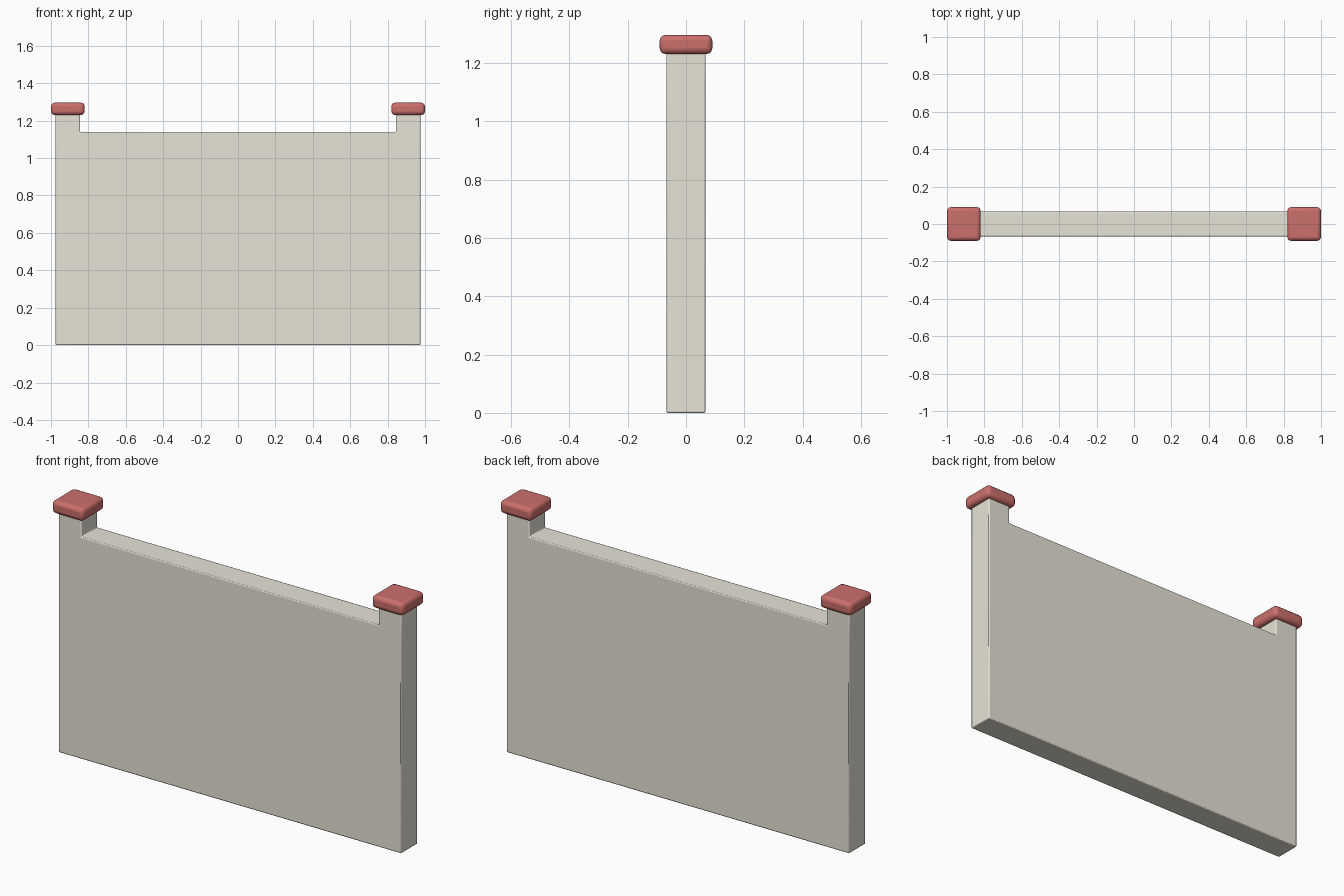
import bpy, bmesh, math

if "Cube" in bpy.data.objects:
    bpy.data.objects.remove(bpy.data.objects["Cube"])


def material(name, color):
    m = bpy.data.materials.new(name)
    m.diffuse_color = color
    m.use_nodes = True
    m.node_tree.nodes["Principled BSDF"].inputs["Base Color"].default_value = m.diffuse_color
    return m


def finish(bm, name, mat, width, segments):
    mesh = bpy.data.meshes.new(name)
    bmesh.ops.recalc_face_normals(bm, faces=bm.faces)
    bm.to_mesh(mesh)
    bm.free()
    ob = bpy.data.objects.new(name, mesh)
    bpy.context.collection.objects.link(ob)
    mesh.materials.append(mat)
    bev = ob.modifiers.new("rounded_edges", 'BEVEL')
    bev.width, bev.segments = width, segments
    bev.limit_method = 'ANGLE'
    bpy.ops.object.select_all(action='DESELECT')
    ob.select_set(True)
    bpy.context.view_layer.objects.active = ob
    bpy.ops.object.shade_smooth_by_angle(angle=math.radians(40))
    return ob


cream = material("cream", (0.80, 0.77, 0.68, 1))
red = material("red", (0.60, 0.16, 0.15, 1))

# Wall: panel and two taller end posts in one flush body
HALF_DEPTH = 0.067
xs = (-0.975, -0.845, 0.845, 0.975)
zs = (0, 1.14, 1.235)
bm = bmesh.new()
v = [[bm.verts.new((x, -HALF_DEPTH, z)) for z in zs] for x in xs]
for i in range(3):
    for k in range(2):
        if (i, k) != (1, 1):  # open above the panel
            bm.faces.new((v[i][k], v[i + 1][k], v[i + 1][k + 1], v[i][k + 1]))
ext = bmesh.ops.extrude_face_region(bm, geom=bm.faces[:], use_keep_orig=True)
bmesh.ops.translate(bm, vec=(0, 2 * HALF_DEPTH, 0),
                    verts=[e for e in ext["geom"] if isinstance(e, bmesh.types.BMVert)])
finish(bm, "wall", cream, 0.005, 2)

# Rounded square caps on the posts
for side, name in ((-1, "left_cap"), (1, "right_cap")):
    bm = bmesh.new()
    bmesh.ops.create_cube(bm, size=1)
    bmesh.ops.scale(bm, vec=(0.18, 0.18, 0.066), verts=bm.verts)
    bmesh.ops.translate(bm, vec=(side * 0.91, 0, 1.263), verts=bm.verts)
    finish(bm, name, red, 0.02, 3)
